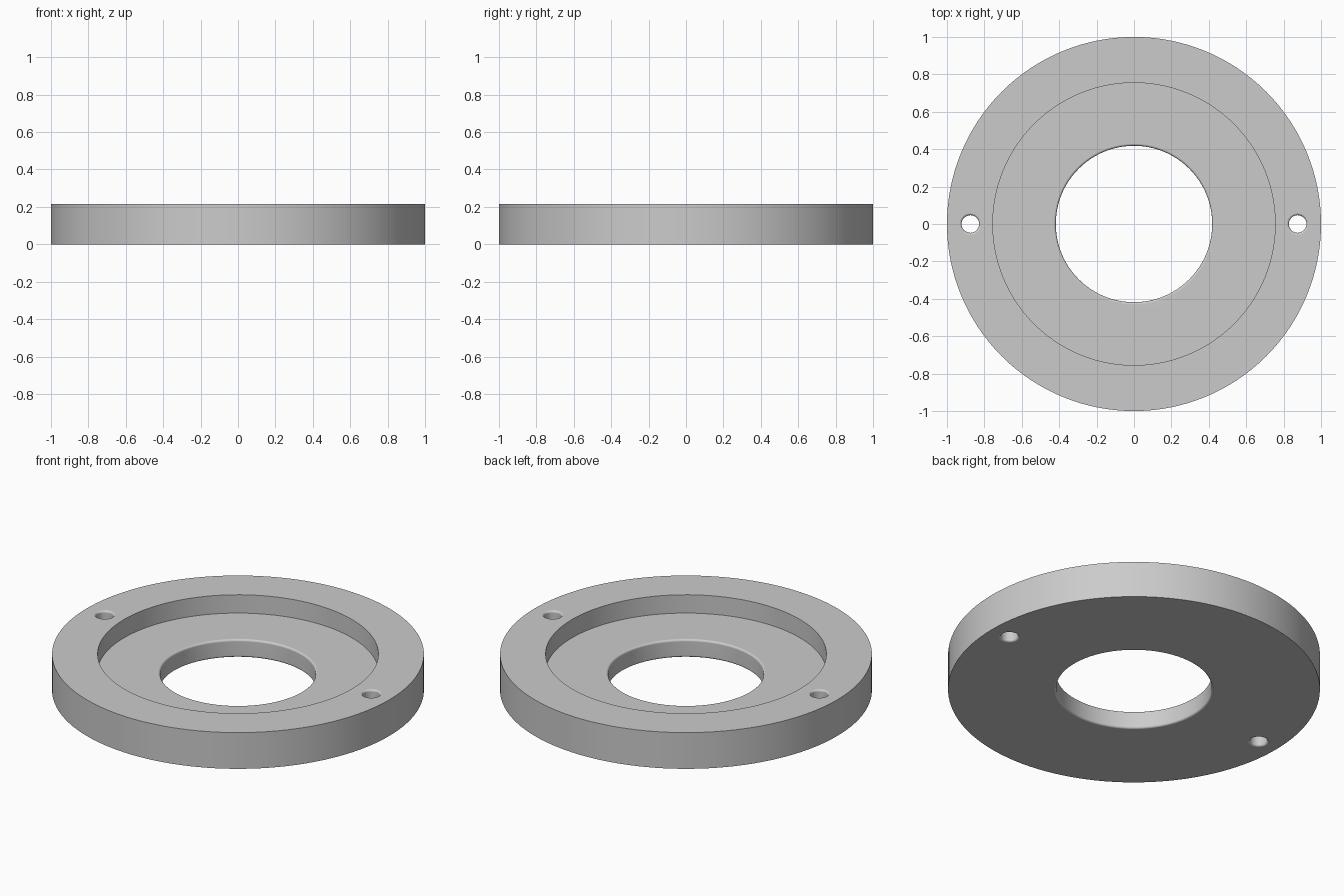
import bpy
import bmesh
from math import pi, sin, cos, radians
from mathutils import Matrix

default = bpy.data.objects.get("Cube")
if default:
    bpy.data.objects.remove(default)

HEIGHT, FLOOR = 0.215, 0.106
OUTER, RECESS, BORE = 1.0, 0.755, 0.418
SCREW, SCREW_X = 0.047, 0.875
ROUND = 0.012

grey = bpy.data.materials.new("plain_grey")
grey.use_nodes = True
colour = (0.6, 0.6, 0.6, 1)
grey.diffuse_color = colour
grey.node_tree.nodes["Principled BSDF"].inputs["Base Color"].default_value = colour


def rounded_wall(radius, top, steps=4):
    """Hole wall profile from bottom to top, with both rims rounded over."""
    arc = [i * pi / 2 / steps for i in range(steps + 1)]
    edge = radius + ROUND
    low = [(edge - ROUND * sin(a), ROUND - ROUND * cos(a)) for a in arc]
    return low + [(r, top - z) for r, z in reversed(low)]


def lathe(name, profile, segments, x=0, closed=True):
    """Revolve an (r, z) profile about a vertical axis."""
    bm = bmesh.new()
    verts = [bm.verts.new((r, 0, z)) for r, z in profile]
    edges = [bm.edges.new(pair) for pair in zip(verts, verts[1:])]
    if closed:
        edges.append(bm.edges.new((verts[-1], verts[0])))
    bmesh.ops.spin(bm, geom=verts + edges, cent=(0, 0, 0), axis=(0, 0, 1),
                   angle=2 * pi, steps=segments, use_merge=True)
    bmesh.ops.remove_doubles(bm, verts=bm.verts, dist=1e-5)
    if not closed:
        bmesh.ops.holes_fill(bm, edges=[e for e in bm.edges if e.is_boundary])
    bmesh.ops.recalc_face_normals(bm, faces=bm.faces)
    bmesh.ops.transform(bm, matrix=Matrix.Translation((x, 0, 0)), verts=bm.verts)
    mesh = bpy.data.meshes.new(name)
    bm.to_mesh(mesh)
    bm.free()
    mesh.materials.append(grey)
    obj = bpy.data.objects.new(name, mesh)
    bpy.context.collection.objects.link(obj)
    return obj


# Ring body with stepped recess and rounded bore
ring = lathe("flange_ring", rounded_wall(BORE, FLOOR) + [
    (RECESS, FLOOR), (RECESS, HEIGHT), (OUTER, HEIGHT), (OUTER, 0)], 128)

bpy.ops.object.select_all(action='DESELECT')
ring.select_set(True)
bpy.context.view_layer.objects.active = ring

# Two screw holes with rounded rims
wall = rounded_wall(SCREW, HEIGHT)
flare = SCREW + ROUND
hole_profile = [(flare, -0.05)] + wall + [(flare, HEIGHT + 0.05)]
for side, x in (("left", SCREW_X), ("right", -SCREW_X)):
    cutter = lathe(side + "_hole_cutter", hole_profile, 32, x, closed=False)
    cutter.hide_render = True
    cut = ring.modifiers.new(side + "_hole", 'BOOLEAN')
    cut.operation = 'DIFFERENCE'
    cut.solver = 'EXACT'
    cut.object = cutter
    bpy.ops.object.modifier_apply(modifier=cut.name)
    bpy.data.objects.remove(cutter)

# Smooth walls, crisp outer edges, flat faces kept flat
bpy.ops.object.shade_smooth_by_angle(angle=radians(35))
weighted = ring.modifiers.new("flat_face_normals", 'WEIGHTED_NORMAL')
weighted.keep_sharp = True
